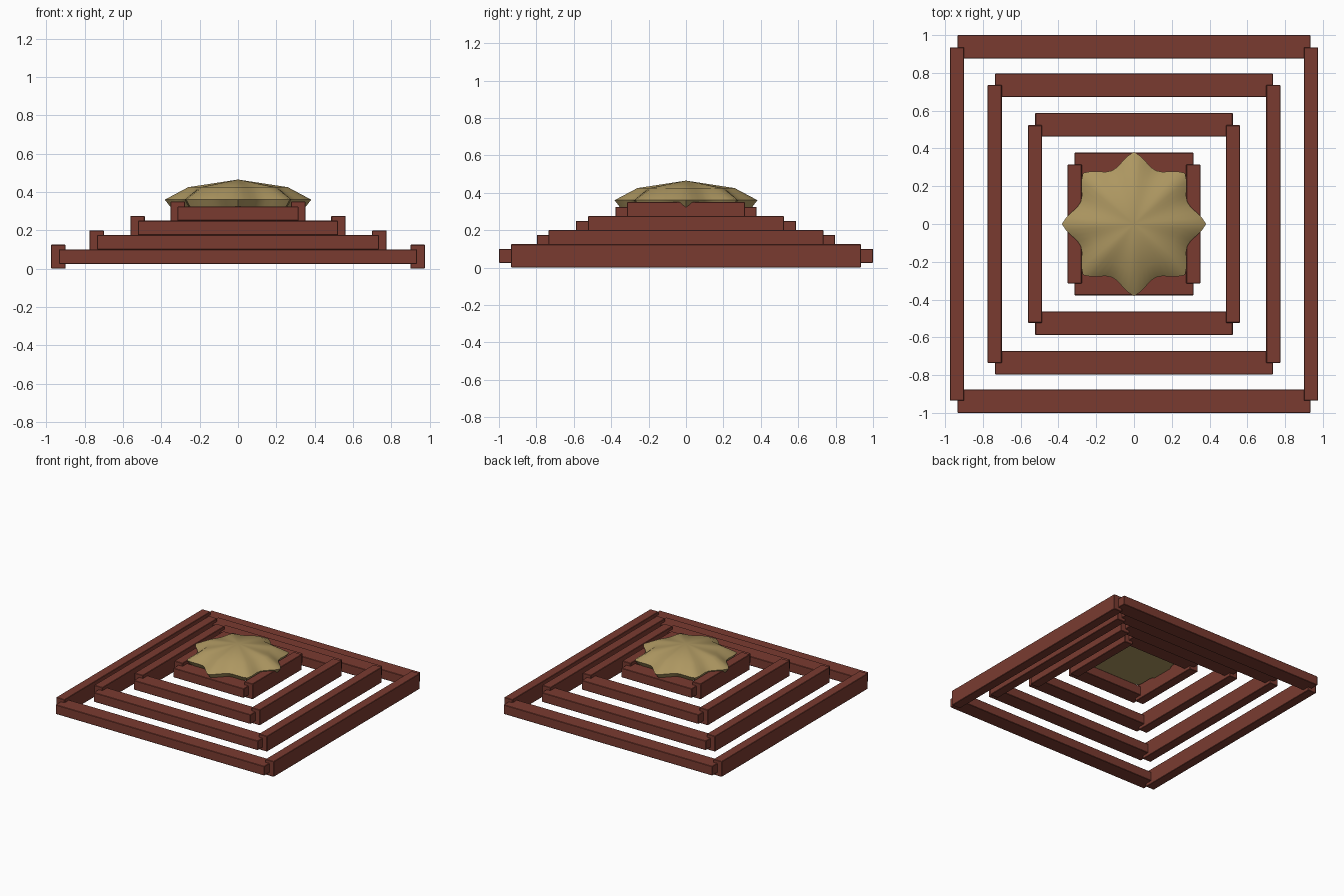
import bpy, bmesh, math

if "Cube" in bpy.data.objects:
    bpy.data.objects.remove(bpy.data.objects["Cube"])


def material(name, color):
    m = bpy.data.materials.new(name)
    m.diffuse_color = (*color, 1)
    m.use_nodes = True
    m.node_tree.nodes["Principled BSDF"].inputs["Base Color"].default_value = m.diffuse_color
    return m


wood = material("red_wood", (0.195, 0.044, 0.03))
gold = material("gold", (0.42, 0.31, 0.12))


def beam(name, center, size):
    bpy.ops.mesh.primitive_cube_add(size=1, location=center)
    ob = bpy.context.object
    ob.name = name
    ob.scale = size
    bpy.ops.object.transform_apply(location=False, rotation=False, scale=True)
    bev = ob.modifiers.new("soft_edges", 'BEVEL')
    bev.width, bev.segments = 0.003, 1
    ob.data.materials.append(wood)


# Four stepped tiers of crossed beams: half length, side beam x, cross beam y
tiers = [(0.935, 0.9375, 0.9375), (0.735, 0.7375, 0.735),
         (0.523, 0.524, 0.525), (0.315, 0.314, 0.315)]
for i, (half, bx, by) in enumerate(tiers):
    z = 0.0625 + 0.075 * i
    for s, side, end in ((-1, "left", "front"), (1, "right", "back")):
        beam(f"tier_{i + 1}_{side}_beam", (s * bx, 0, z), (0.075, half * 2, 0.125))
        beam(f"tier_{i + 1}_{end}_beam", (0, s * by, z), (half * 2, 0.125, 0.075))

# Eight-lobed cap: rings of (radius, z, lobe depth)
N = 64
rings = [(0.355, 0.325, 0.2), (0.382, 0.36, 0.2), (0.26, 0.425, 0.12)]
bm = bmesh.new()
loops = []
for r, z, depth in rings:
    loop = []
    for k in range(N):
        a = 2 * math.pi * k / N
        rr = r * (1 - depth * abs(math.sin(4 * a)) ** 1.3)
        loop.append(bm.verts.new((rr * math.cos(a), rr * math.sin(a), z)))
    loops.append(loop)
top = bm.verts.new((0, 0, 0.465))
bm.faces.new(loops[0][::-1])
for k in range(N):
    j = (k + 1) % N
    for lo, hi in zip(loops, loops[1:]):
        bm.faces.new((lo[k], lo[j], hi[j], hi[k]))
    bm.faces.new((loops[-1][k], loops[-1][j], top))
bmesh.ops.recalc_face_normals(bm, faces=bm.faces)
me = bpy.data.meshes.new("lobed_cap")
bm.to_mesh(me)
bm.free()
cap = bpy.data.objects.new("lobed_cap", me)
bpy.context.collection.objects.link(cap)
me.materials.append(gold)
bpy.ops.object.select_all(action='DESELECT')
cap.select_set(True)
bpy.context.view_layer.objects.active = cap
bpy.ops.object.shade_smooth_by_angle(angle=math.radians(40))
